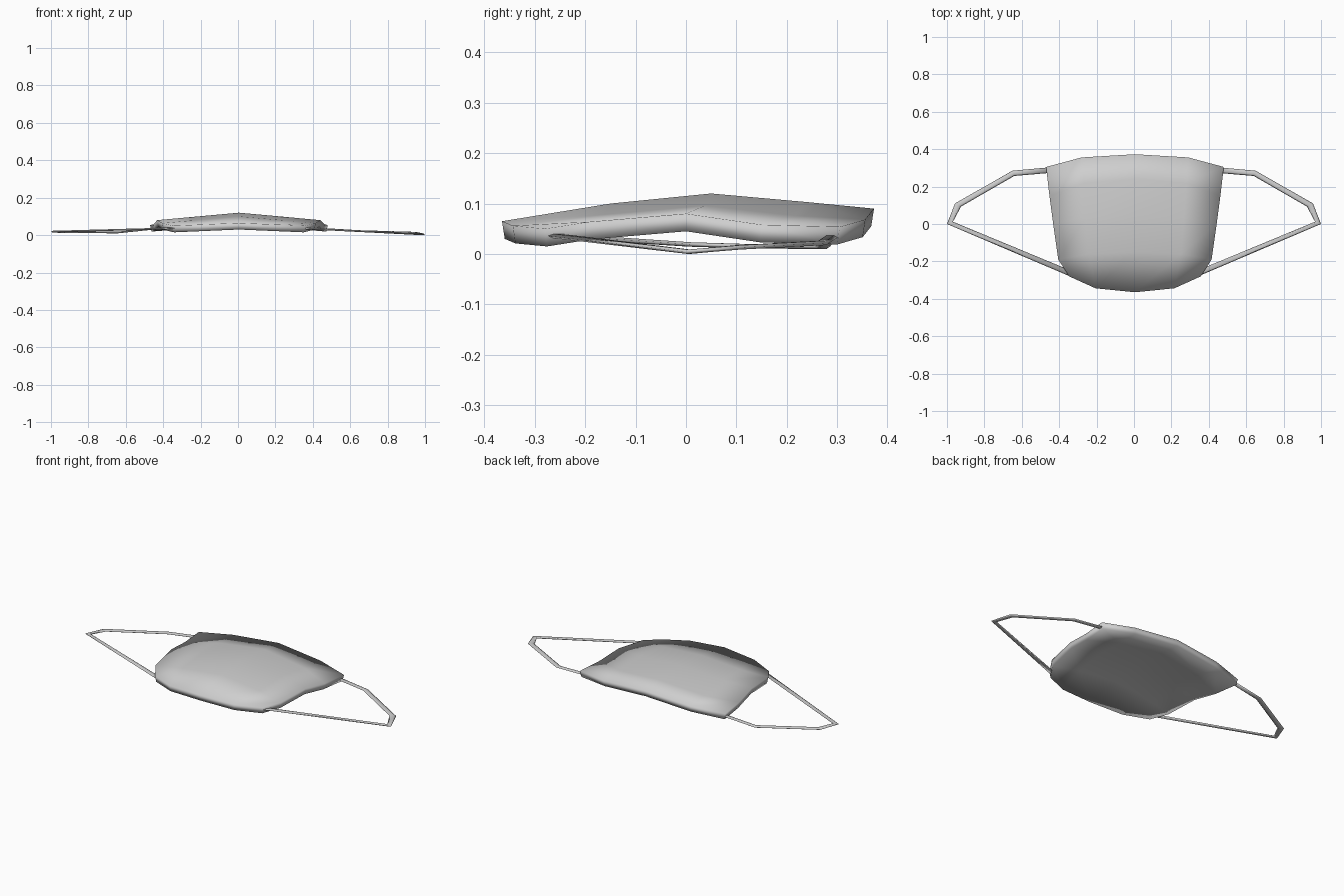
import bpy, bmesh, math
from mathutils import Vector

cube = bpy.data.objects.get("Cube")
if cube:
    bpy.data.objects.remove(cube, do_unlink=True)

fabric = bpy.data.materials.new("light_grey_fabric")
fabric.use_nodes = True
grey = (0.62, 0.62, 0.62, 1)
fabric.diffuse_color = grey
fabric.node_tree.nodes["Principled BSDF"].inputs["Base Color"].default_value = grey


def finish(bm, name):
    """Turn a bmesh into a smooth-shaded object."""
    bmesh.ops.recalc_face_normals(bm, faces=bm.faces)
    for face in bm.faces:
        face.smooth = True
    mesh = bpy.data.meshes.new(name)
    bm.to_mesh(mesh)
    bm.free()
    mesh.materials.append(fabric)
    obj = bpy.data.objects.new(name, mesh)
    bpy.context.collection.objects.link(obj)
    return obj


# Padded mask: each row is (centre y, centre z, edge y, edge z, half width)
ROWS = [(-0.365, 0.065, -0.28, 0.05, 0.352),
        (-0.15, 0.10, -0.19, 0.064, 0.41),
        (0.05, 0.12, 0.0, 0.08, 0.437),
        (0.24, 0.103, 0.15, 0.058, 0.457),
        (0.373, 0.09, 0.305, 0.054, 0.475)]
COLUMNS = [-1, -0.6, 0, 0.6, 1]
THICKNESS = 0.035


def sheet(bm, drop, inset):
    grid = []
    for cy, cz, ey, ez, width in ROWS:
        row = []
        for f in COLUMNS:
            y = cy + (ey - cy) * f * f * (0.7 if abs(f) < 1 else 1)
            z = cz + (ez - cz) * abs(f)
            row.append(bm.verts.new((0.005 + width * f * inset, y * inset, z - drop)))
        grid.append(row)
    for a, b in zip(grid, grid[1:]):
        for i in range(len(COLUMNS) - 1):
            bm.faces.new((a[i], a[i + 1], b[i + 1], b[i]))
    # boundary loop, in order
    return (grid[0] + [r[-1] for r in grid[1:]] + grid[-1][-2::-1]
            + [r[0] for r in grid[-2:0:-1]])


bm = bmesh.new()
outer = sheet(bm, 0, 1)
inner = sheet(bm, THICKNESS, 0.985)
for i in range(len(outer)):
    j = (i + 1) % len(outer)
    bm.faces.new((outer[i], outer[j], inner[j], inner[i]))
finish(bm, "mask_body")

# Ear loops: outer and inner edge of the band at each bend
BENDS = [((0.45, 0.303), (0.45, 0.273)),
         ((0.65, 0.285), (0.64, 0.257)),
         ((0.957, 0.11), (0.925, 0.093)),
         ((1.0, 0.0), (0.968, 0.012)),
         ((0.335, -0.283), (0.335, -0.25))]
SIDES = 6


def ear_loop(name, side, heights):
    bm = bmesh.new()
    rings = []
    for (out, inn), z in zip(BENDS, heights):
        a = Vector((side * out[0], out[1], z))
        b = Vector((side * inn[0], inn[1], z))
        ring = []
        for k in range(SIDES):
            t = 2 * math.pi * k / SIDES
            point = (a + b) / 2 + (a - b) / 2 * math.cos(t)
            point.z += 0.005 * math.sin(t)
            ring.append(bm.verts.new(point))
        rings.append(ring)
    for p, q in zip(rings, rings[1:]):
        for k in range(SIDES):
            m = (k + 1) % SIDES
            bm.faces.new((p[k], p[m], q[m], q[k]))
    bm.faces.new(rings[0])
    bm.faces.new(rings[-1])
    finish(bm, name)


ear_loop("left_ear_loop", 1, (0.034, 0.022, 0.013, 0.0045, 0.037))
ear_loop("right_ear_loop", -1, (0.034, 0.014, 0.016, 0.019, 0.037))
